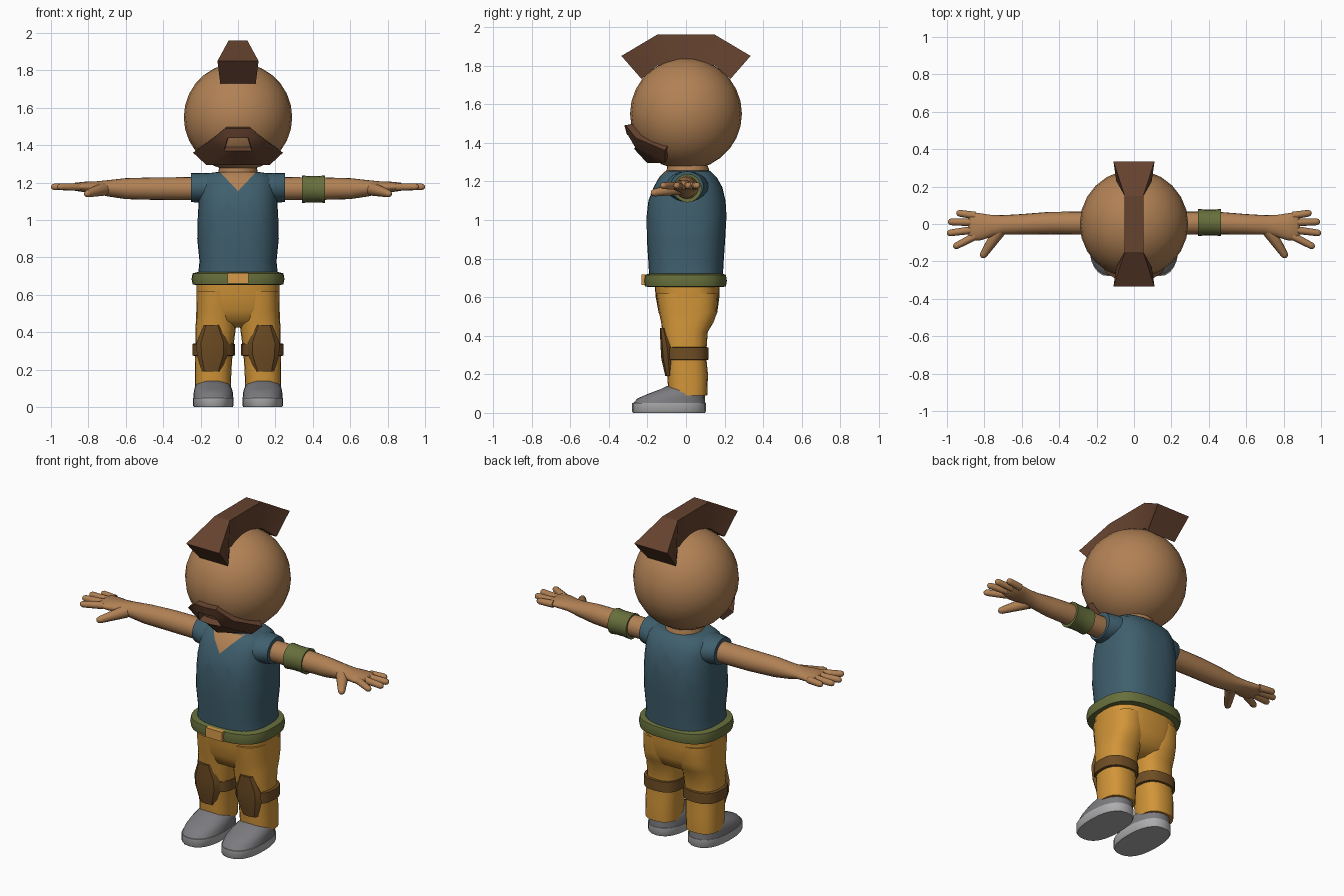
import bpy, bmesh, math
from mathutils import Matrix, Vector


def material(name, rgb):
    m = bpy.data.materials.new(name)
    m.diffuse_color = (*rgb, 1)
    return m


SKIN = material("skin", (0.44, 0.22, 0.09))
HAIR = material("brown hair", (0.13, 0.055, 0.028))
TEAL = material("teal cloth", (0.05, 0.115, 0.155))
PANTS = material("ochre cloth", (0.64, 0.30, 0.04))
OLIVE = material("olive strap", (0.135, 0.16, 0.045))
BUCKLE = material("buckle gold", (0.68, 0.33, 0.07))
LEATHER = material("knee leather", (0.16, 0.075, 0.018))
SHOE = material("grey shoe", (0.20, 0.20, 0.215))
SOLE = material("light sole", (0.42, 0.42, 0.43))

ALONG_X = Matrix(((0, 0, 1), (1, 0, 0), (0, 1, 0))).to_4x4()


def finish(name, bm, mat, angle=40, mirror=False):
    bmesh.ops.recalc_face_normals(bm, faces=bm.faces[:])
    me = bpy.data.meshes.new(name)
    bm.to_mesh(me)
    bm.free()
    me.materials.append(mat)
    for p in me.polygons:
        p.use_smooth = True
    me.set_sharp_from_angle(angle=math.radians(angle))
    ob = bpy.data.objects.new(name, me)
    bpy.context.collection.objects.link(ob)
    if mirror:
        ob.modifiers.new("mirror", 'MIRROR')
    return ob


def loft_mesh(rings, n=24, e=2.0, mtx=None):
    """Rings are (height, centre u, centre v, radius u, radius v)."""
    bm = bmesh.new()
    mtx = mtx or Matrix()

    def sup(c):
        return math.copysign(abs(c) ** (2 / e), c)
    loops = []
    for t, cu, cv, ru, rv in rings:
        loop = []
        for i in range(n):
            a = 2 * math.pi * i / n
            loop.append(bm.verts.new(mtx @ Vector((cu + ru * sup(math.cos(a)), cv + rv * sup(math.sin(a)), t))))
        loops.append(loop)
    for a, b in zip(loops, loops[1:]):
        for i in range(n):
            j = (i + 1) % n
            bm.faces.new((a[i], a[j], b[j], b[i]))
    bm.faces.new(loops[0])
    bm.faces.new(loops[-1])
    return bm


def loft(name, rings, mat, n=24, e=2.0, mtx=None, angle=40, mirror=False):
    return finish(name, loft_mesh(rings, n, e, mtx), mat, angle, mirror)


def finger(name, p0, p1, r0, r1):
    p0, p1 = Vector(p0), Vector(p1)
    d = p1 - p0
    h = d.length
    m = Matrix.Translation(p0) @ d.to_track_quat('Z', 'Y').to_matrix().to_4x4()
    rings = [(0, 0, 0, r0, r0), (h - r1, 0, 0, r1, r1),
             (h - 0.35 * r1, 0, 0, r1 * 0.75, r1 * 0.75), (h, 0, 0, r1 * 0.25, r1 * 0.25)]
    loft(name, rings, SKIN, n=10, mtx=m, angle=80, mirror=True)


# Head and neck
bm = bmesh.new()
bmesh.ops.create_uvsphere(bm, u_segments=24, v_segments=14, radius=0.29,
                          matrix=Matrix.Translation((0, 0, 1.55)))
finish("head", bm, SKIN, 60)
loft("neck", [(1.18, 0, 0.01, 0.12, 0.12), (1.26, 0, 0.01, 0.105, 0.11),
              (1.34, 0, 0, 0.09, 0.09)], SKIN)

# Hair crest: four-sided sections swept from front to back
bm = bmesh.new()
sections = []
half = [(0.23, 1.73, 0.095, 0.335, 1.85, 0.11), (0.15, 1.80, 0.05, 0.15, 1.96, 0.05)]
for s, (yb, zb, xb, yt, zt, xt) in ((-1, half[0]), (-1, half[1]), (1, half[1]), (1, half[0])):
    sections.append([bm.verts.new(c) for c in
                     ((-xb, s * yb, zb), (xb, s * yb, zb), (xt, s * yt, zt), (-xt, s * yt, zt))])
for a, b in zip(sections, sections[1:]):
    for i in range(4):
        bm.faces.new((a[i], a[(i + 1) % 4], b[(i + 1) % 4], b[i]))
bm.faces.new(sections[0])
bm.faces.new(sections[-1])
finish("hair_crest", bm, HAIR, 25)

# Beard: half outline with a mouth gap, projected on the head and thickened
outline = [(0, 1.49), (0.07, 1.49), (0.15, 1.425), (0.24, 1.36), (0.17, 1.295), (0, 1.295),
           (0, 1.44), (0.055, 1.44), (0.075, 1.37), (0, 1.37)]
bm = bmesh.new()


def on_head(x, z, r):
    return (x, -math.sqrt(max(r * r - x * x - (z - 1.55) ** 2, 0.004)), z)


front = [bm.verts.new(on_head(x, z, 0.325)) for x, z in outline]
for f in ((0, 1, 7, 6), (1, 2, 7), (2, 8, 7), (2, 3, 8), (3, 4, 8), (4, 5, 9, 8)):
    bm.faces.new([front[i] for i in f])
ext = bmesh.ops.extrude_face_region(bm, geom=bm.faces[:], use_keep_orig=True)
for v in ext["geom"]:
    if isinstance(v, bmesh.types.BMVert):
        v.co = Vector((0, 0, 1.55)) + (v.co - Vector((0, 0, 1.55))) * 0.86
        if abs(v.co.x) < 1e-4:
            v.co.x = 0
bmesh.ops.delete(bm, geom=[f for f in bm.faces if all(abs(v.co.x) < 1e-4 for v in f.verts)],
                 context='FACES_ONLY')
finish("beard", bm, HAIR, 35, mirror=True)

# Shirt with a V neck cut into its front
bm = loft_mesh([(0.69, 0, 0, 0.215, 0.19), (0.78, 0, 0, 0.206, 0.195), (0.9, 0, 0, 0.218, 0.203),
                (1.02, 0, 0.003, 0.215, 0.207), (1.1, 0, 0.005, 0.21, 0.2),
                (1.17, 0, 0.01, 0.205, 0.178), (1.22, 0, 0.01, 0.195, 0.15),
                (1.25, 0, 0.01, 0.16, 0.12), (1.257, 0, 0.01, 0.11, 0.11)], n=32, e=2.6)
for s in (-1, 1):
    bmesh.ops.bisect_plane(bm, geom=bm.verts[:] + bm.edges[:] + bm.faces[:],
                           plane_co=(0, 0, 1.155), plane_no=(s * 0.095, 0, -0.09))
for f in bm.faces:
    c = f.calc_center_median()
    if c.y < 0 and abs(c.x) < (c.z - 1.155) * 0.93:
        f.material_index = 1
shirt = finish("shirt", bm, TEAL, 60)
shirt.data.materials.append(SKIN)
loft("sleeve", [(0.1, 0.005, 1.172, 0.12, 0.08), (0.19, 0.005, 1.173, 0.11, 0.08),
                (0.25, 0.005, 1.174, 0.085, 0.078)], TEAL, n=20, mtx=ALONG_X, mirror=True)

# Arm, palm and fingers
loft("arm", [(0.2, 0.005, 1.168, 0.062, 0.062), (0.45, 0.005, 1.168, 0.06, 0.06),
             (0.6, -0.002, 1.168, 0.055, 0.056), (0.7, -0.005, 1.17, 0.052, 0.043),
             (0.76, -0.01, 1.175, 0.058, 0.032), (0.82, -0.015, 1.177, 0.072, 0.028),
             (0.87, -0.012, 1.178, 0.076, 0.022), (0.885, -0.012, 1.178, 0.06, 0.012)],
     SKIN, n=20, mtx=ALONG_X, angle=70, mirror=True)
for i, (y0, x1, y1) in enumerate(((0.045, 0.95, 0.06), (0.008, 0.995, 0.012),
                                  (-0.03, 1.0, -0.05), (-0.065, 0.965, -0.125))):
    finger("finger_%d" % (i + 1), (0.85, y0, 1.177), (x1, y1, 1.178), 0.021, 0.018)
finger("thumb", (0.72, -0.035, 1.165), (0.815, -0.18, 1.138), 0.036, 0.02)

# Arm band on one side only
loft("arm_band", [(0.345, 0.008, 1.165, 0.06, 0.06), (0.343, 0.008, 1.165, 0.073, 0.074),
                  (0.38, 0.008, 1.165, 0.069, 0.07), (0.43, 0.008, 1.165, 0.069, 0.07),
                  (0.466, 0.008, 1.165, 0.073, 0.074), (0.464, 0.008, 1.165, 0.06, 0.06)],
     OLIVE, n=20, mtx=ALONG_X)

# Belt and buckle
loft("belt", [(0.652, 0, -0.003, 0.22, 0.19), (0.656, 0, -0.003, 0.243, 0.21),
              (0.685, 0, -0.003, 0.248, 0.215), (0.715, 0, -0.003, 0.243, 0.21),
              (0.722, 0, -0.003, 0.215, 0.19)], OLIVE, n=32, e=2.8, angle=50)
bm = bmesh.new()
bmesh.ops.create_cube(bm, size=1, matrix=Matrix.Translation((0, -0.215, 0.69))
                      @ Matrix.Diagonal((0.11, 0.03, 0.056, 1)))
finish("buckle", bm, BUCKLE)

# Trousers
loft("hips", [(0.425, 0, 0.005, 0.07, 0.06), (0.46, 0, 0.01, 0.17, 0.125),
              (0.52, 0, 0.01, 0.215, 0.152), (0.6, 0, 0.008, 0.222, 0.165),
              (0.69, 0, 0.005, 0.222, 0.17)], PANTS, n=28, e=2.7, angle=70)
loft("leg", [(0.09, 0.135, 0.01, 0.096, 0.1), (0.2, 0.133, 0.008, 0.098, 0.106),
             (0.3, 0.128, 0.0, 0.1, 0.104), (0.42, 0.12, -0.005, 0.108, 0.118),
             (0.47, 0.116, 0.007, 0.108, 0.136), (0.52, 0.114, 0.01, 0.109, 0.15),
             (0.62, 0.113, 0.005, 0.108, 0.16)], PANTS, n=20, e=2.5, angle=70, mirror=True)

# Knee guards: strap and pad
loft("knee_strap", [(0.272, 0.13, 0.003, 0.095, 0.1), (0.276, 0.13, 0.003, 0.113, 0.114),
                    (0.338, 0.13, 0.003, 0.113, 0.114), (0.342, 0.13, 0.003, 0.095, 0.1)],
     LEATHER, n=20, e=2.5, mirror=True)
loft("knee_pad", [(0.44, 0.14, -0.118, 0.043, 0.018), (0.345, 0.137, -0.098, 0.085, 0.034),
                  (0.28, 0.137, -0.092, 0.083, 0.036), (0.19, 0.142, -0.085, 0.052, 0.022)],
     LEATHER, n=8, angle=25, mirror=True)

# Shoes
loft("shoe_sole", [(0, 0.132, -0.088, 0.103, 0.186), (0.008, 0.132, -0.088, 0.109, 0.191),
                   (0.05, 0.132, -0.088, 0.109, 0.191)], SOLE, n=24, e=2.4, mirror=True)
loft("shoe_upper", [(0.05, 0.132, -0.087, 0.107, 0.187), (0.075, 0.132, -0.077, 0.105, 0.175),
                    (0.1, 0.133, -0.048, 0.1, 0.145), (0.122, 0.134, -0.022, 0.088, 0.112),
                    (0.14, 0.135, -0.012, 0.06, 0.085)], SHOE, n=24, e=2.3, angle=60, mirror=True)
